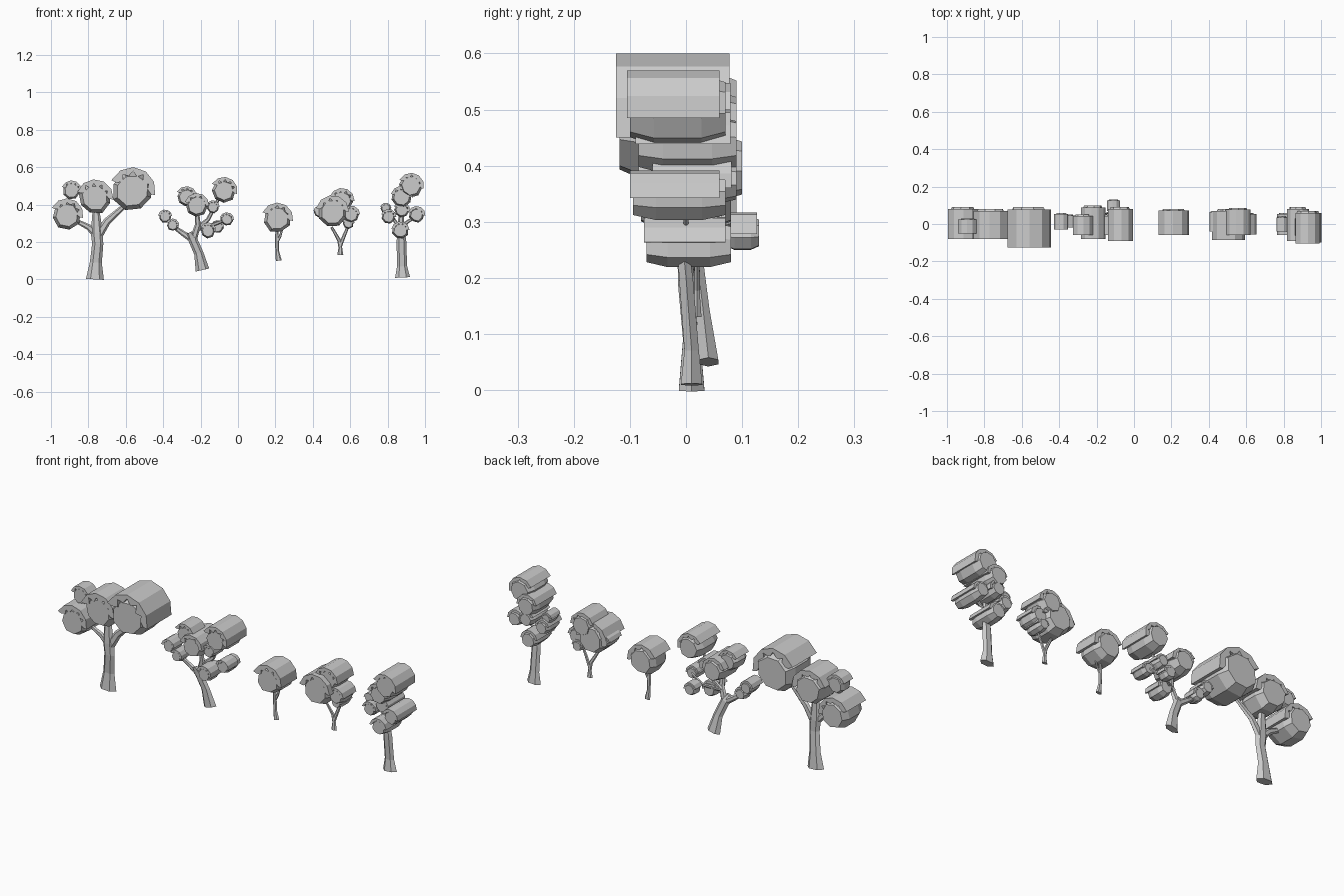
import bpy
import bmesh
import math
import random
from mathutils import Vector

random.seed(4)
cube = bpy.data.objects.get("Cube")
if cube:
    bpy.data.objects.remove(cube, do_unlink=True)

grey = bpy.data.materials.new("plain grey")
grey.use_nodes = True
shade = (0.6, 0.6, 0.6, 1)
grey.diffuse_color = shade
grey.node_tree.nodes["Principled BSDF"].inputs["Base Color"].default_value = shade

UNIT = 0.01  # the layout below is written in hundredths


def finish(bm, name):
    """Turn a bmesh into a named, flat shaded object."""
    bmesh.ops.recalc_face_normals(bm, faces=bm.faces)
    mesh = bpy.data.meshes.new(name)
    bm.to_mesh(mesh)
    bm.free()
    mesh.materials.append(grey)
    bpy.context.scene.collection.objects.link(bpy.data.objects.new(name, mesh))


def bridge(bm, rings):
    """Join closed rings of equal length and close both ends."""
    count = len(rings[0])
    for a, b in zip(rings, rings[1:]):
        for i in range(count):
            j = (i + 1) % count
            bm.faces.new((a[i], a[j], b[j], b[i]))
    bm.faces.new(rings[0])
    bm.faces.new(rings[-1])


def limb(name, points, sides=6, flatness=0.55):
    """Tapered limb through (x, y, z, half width) points, thinner in depth."""
    bm = bmesh.new()
    spots = [Vector(p[:3]) * UNIT for p in points]
    rings = []
    for i, p in enumerate(points):
        along = spots[min(i + 1, len(spots) - 1)] - spots[max(i - 1, 0)]
        across = Vector((along.z, 0, -along.x)).normalized()
        deep = Vector((0, flatness, 0))
        ring = []
        for k in range(sides):
            a = math.tau * k / sides
            offset = across * math.cos(a) + deep * math.sin(a)
            ring.append(bm.verts.new(spots[i] + offset * p[3] * UNIT))
        rings.append(ring)
    bridge(bm, rings)
    finish(bm, name)


def leaf_core(name, x, z, r, y0, y1, sides=8):
    """Faceted barrel lying front to back, with tapered ends."""
    bm = bmesh.new()
    rings = []
    turn = random.uniform(0, math.tau / sides)
    wobble = [random.uniform(0.88, 1) for _ in range(sides)]
    for t, size in ((0, 0.76), (0.25, 0.97), (0.75, 0.97), (1, 0.76)):
        ring = []
        for k in range(sides):
            a = turn + math.tau * k / sides
            d = r * size * wobble[k]
            y = y0 + (y1 - y0) * t
            ring.append(bm.verts.new((x + d * math.cos(a), y, z + d * math.sin(a))))
        rings.append(ring)
    bridge(bm, rings)
    finish(bm, name)


def leaf_cap(name, x, z, r, y0, y1, steps=5):
    """Straight crescent over the upper left of a core, with a ragged inner edge."""
    bm = bmesh.new()
    start = math.radians(random.uniform(-15, 5))
    sweep = math.radians(165)
    outer = [(start + sweep * i / steps, 1.04) for i in range(steps + 1)]
    teeth = steps * 2
    inner = []
    for i in range(teeth, -1, -1):
        depth = random.uniform(0.56, 0.68) if i % 2 else random.uniform(0.74, 0.88)
        inner.append((start + sweep * i / teeth, depth))
    rings = []
    for y in (y0, y1):
        rings.append([
            bm.verts.new((x + r * d * math.cos(a), y, z + r * d * math.sin(a)))
            for a, d in outer + inner
        ])
    bridge(bm, rings)
    finish(bm, name)


def tree(name, limbs, clumps):
    """Limbs plus leaf clumps given as (x, z, radius, front, back)."""
    for i, points in enumerate(limbs):
        limb(f"{name}_{'branch' if i else 'trunk'}_{i}", points)
    for i, clump in enumerate(clumps):
        x, z, r, y0, y1 = (v * UNIT for v in clump)
        slack = (y1 - y0) * 0.06
        leaf_core(f"{name}_leaf_core_{i}", x, z, r, y0 + slack / 2, y1)
        leaf_cap(f"{name}_leaf_cap_{i}", x, z, r, y0, y1 - slack)


# Large spreading tree
tree("large_tree", [
    [(-76.5, 1, 0, 4.8), (-76, 1, 9, 3.2), (-75, 0, 19, 3), (-75.5, 0, 25, 3.2), (-76, 0, 40, 1.5)],
    [(-75, 0, 23, 2), (-80, 0, 28, 1.6), (-88, 0, 32, 1)],
    [(-75, 0, 23, 2.4), (-70, 0, 31, 2), (-60, -1, 40, 1.2)],
], [
    (-91.5, 34.5, 8.5, -8, 9),
    (-89, 47.5, 5.2, -5, 3),
    (-76.5, 43.5, 9.6, -8, 8),
    (-56.5, 47.5, 12, -12.5, 9),
])

# Leaning tree with many clumps
tree("leaning_tree", [
    [(-19, 4, 5, 3.7), (-21, 3, 14, 2.5), (-24.5, 2, 22, 2.4), (-26, 1, 25, 1.4)],
    [(-24, 2, 21, 1.8), (-30, 2, 25, 1.4), (-37, 1, 30, 0.9)],
    [(-24, 2, 21, 2), (-21.5, 1, 29, 1.6), (-22, 0, 38, 1)],
    [(-22, 2, 27, 1.4), (-16, 2, 32, 1.1), (-9, 0, 46, 0.8)],
    [(-21, 2, 27, 1.2), (-14, 6, 29, 1), (-6, 4, 32, 0.7)],
], [
    (-39, 33.5, 3.7, -3, 6),
    (-35, 29, 3.4, -2, 5),
    (-27.5, 44, 5.6, -6, 5),
    (-22, 39.5, 6.4, -8, 10),
    (-7.5, 47.5, 7, -9, 9),
    (-13.5, 38.5, 3.6, -6, 5),
    (-6, 32, 3.7, -5, 4),
    (-16, 26, 4.3, -6, 4),
    (-11, 28, 3.5, 7, 13),
])

# Small round tree
tree("round_tree", [
    [(21.8, 1, 10, 1.6), (21, 1, 15, 1), (20.8, 1, 21, 1.1), (20.8, 1, 27, 0.7)],
    [(20.8, 1, 20, 0.9), (22.5, 1, 23, 0.7), (24, 1, 28, 0.5)],
], [
    (21, 32.5, 8.2, -6, 8),
])

# Forked tree
tree("forked_tree", [
    [(54.7, 2, 13, 1.6), (54.7, 2, 17, 1), (54, 2, 21, 1), (50, 1, 28, 0.7)],
    [(54.7, 2, 18, 1), (57, 2, 24, 0.9), (60, 2, 31, 0.6)],
], [
    (50.5, 36, 8.6, -8.5, 8),
    (55.5, 42, 6.6, -6, 8.5),
    (60.5, 34.5, 4.7, -5.5, 6),
    (59, 30, 3.2, -3, 7),
    (43.5, 36, 3.2, -4, 7),
])

# Tall narrow tree
tree("tall_tree", [
    [(88, 1, 1, 4), (87.7, 1, 7, 2.7), (87.4, 0, 20, 2.6), (87, -1, 30, 1.6), (88, -1, 45, 1)],
    [(87, 0, 27, 1.2), (84, 0, 31, 0.9), (80, 0, 37, 0.6)],
    [(87, 0, 28, 1.2), (91, 0, 31, 0.9), (96, 0, 34, 0.6)],
], [
    (92.5, 50, 6.7, -10.5, 7),
    (87.5, 44, 5.8, -9, 9),
    (79, 38, 2.9, -4, 4),
    (80.5, 33.5, 4, -6, 6),
    (87.5, 37, 4.4, -6, 9),
    (95.5, 34.5, 4.5, -10, 7),
    (86.8, 26, 4.8, -7.5, 8),
])
